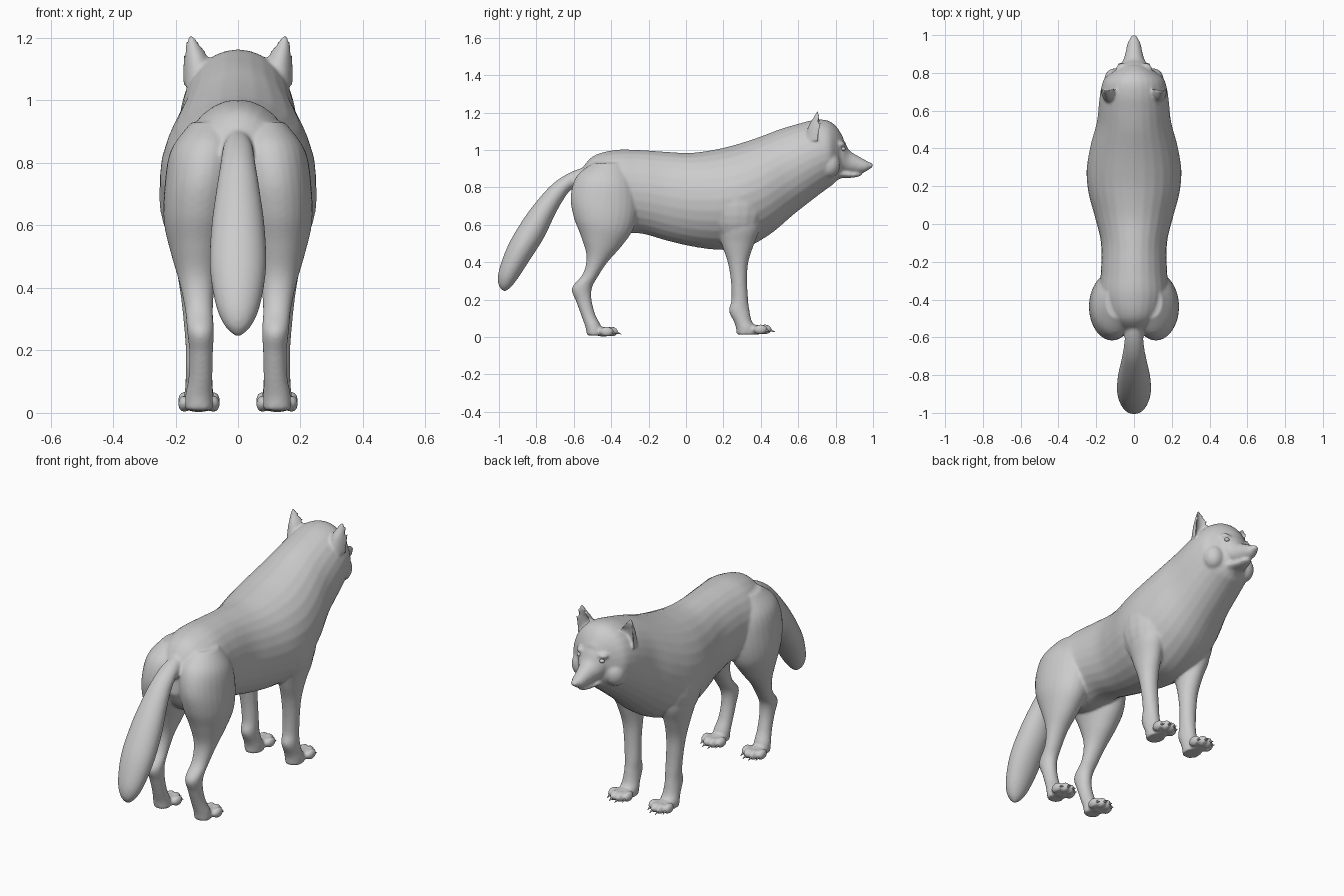
import bpy, bmesh, math
from mathutils import Vector, Matrix

SEG, STEPS = 28, 5


def catmull(a, b, c, d, t):
    return [0.5 * (2 * q + (r - p) * t + (2 * p - 5 * q + 4 * r - s) * t * t
                   + (3 * q - p - 3 * r + s) * t ** 3) for p, q, r, s in zip(a, b, c, d)]


def loft(bm, sections, side=1, scoop=False):
    """Skin smooth ellipses; section = (y1, z1, y2, z2, x centre, half width)."""
    n, rows = len(sections), []
    for i in range(n - 1):
        p = [sections[min(max(i + k, 0), n - 1)] for k in (-1, 0, 1, 2)]
        rows += [catmull(*p, s / STEPS) for s in range(STEPS)]
    rows.append(sections[-1])
    rings = []
    for y1, z1, y2, z2, x, w in rows:
        mid = Vector((x * side, (y1 + y2) / 2, (z1 + z2) / 2))
        v = Vector((0, (y1 - y2) / 2, (z1 - z2) / 2))
        ring = []
        for k in range(SEG):
            a = 2 * math.pi * k / SEG
            s = math.sin(a)
            if scoop and s > 0:
                s *= -0.5          # hollow front makes a cupped ear
            ring.append(bm.verts.new(mid + v * s + Vector((w * math.cos(a), 0, 0))))
        rings.append(ring)
    for r0, r1 in zip(rings, rings[1:]):
        for k in range(SEG):
            j = (k + 1) % SEG
            bm.faces.new((r0[k], r0[j], r1[j], r1[k]))
    bm.faces.new(rings[0])
    bm.faces.new(rings[-1])


def ball(bm, centre, size):
    bmesh.ops.create_uvsphere(bm, u_segments=16, v_segments=12, radius=1,
                              matrix=Matrix.Translation(centre) @ Matrix.Diagonal((*size, 1)))


def finish(bm, name):
    bmesh.ops.recalc_face_normals(bm, faces=bm.faces)
    mesh = bpy.data.meshes.new(name)
    bm.to_mesh(mesh)
    bm.free()
    for f in mesh.polygons:
        f.use_smooth = True
    ob = bpy.data.objects.new(name, mesh)
    bpy.context.collection.objects.link(ob)
    return ob


body, claws, eyes = bmesh.new(), bmesh.new(), bmesh.new()

# torso, neck and skull
loft(body, [
    (-.57, .88, -.58, .70, 0, .06), (-.50, .965, -.52, .60, 0, .14),
    (-.38, 1.0, -.40, .55, 0, .185), (-.25, 1.0, -.25, .555, 0, .175),
    (-.10, .99, -.10, .515, 0, .175), (.03, .985, .03, .485, 0, .205),
    (.17, 1.005, .17, .467, 0, .242), (.27, 1.03, .31, .475, 0, .25),
    (.38, 1.065, .45, .55, 0, .23), (.50, 1.11, .575, .655, 0, .197),
    (.60, 1.14, .69, .745, 0, .185), (.68, 1.16, .75, .79, 0, .175),
    (.75, 1.16, .785, .815, 0, .158), (.80, 1.13, .805, .835, 0, .118),
    (.84, 1.07, .83, .85, 0, .07)])

# muzzle, lower jaw and nose
loft(body, [
    (.72, 1.08, .72, .87, 0, .12), (.83, 1.065, .81, .885, 0, .088),
    (.872, 1.0, .86, .878, 0, .058), (.92, .968, .905, .876, 0, .044),
    (.965, .943, .95, .88, 0, .034), (.99, .928, .975, .893, 0, .02)])
loft(body, [
    (.74, .91, .74, .82, 0, .08), (.83, .893, .82, .848, 0, .056),
    (.88, .882, .88, .851, 0, .038), (.92, .88, .92, .857, 0, .028),
    (.94, .876, .94, .866, 0, .014)])
ball(body, (0, .982, .917), (.022, .018, .017))

# bushy tail
loft(body, [
    (-.54, .91, -.56, .78, 0, .045), (-.62, .88, -.61, .79, 0, .05),
    (-.70, .83, -.655, .735, 0, .058), (-.77, .76, -.70, .655, 0, .07),
    (-.86, .645, -.76, .53, 0, .086), (-.947, .50, -.83, .42, 0, .09),
    (-.998, .365, -.895, .32, 0, .07), (-1.005, .29, -.935, .268, 0, .042),
    (-.985, .25, -.965, .245, 0, .01)])

hind_leg = [
    (-.33, .93, -.50, .93, .09, .06), (-.27, .82, -.585, .86, .10, .115),
    (-.255, .70, -.617, .75, .115, .12), (-.28, .58, -.60, .64, .125, .112),
    (-.345, .485, -.562, .54, .13, .085), (-.42, .40, -.532, .435, .13, .058),
    (-.47, .325, -.55, .34, .125, .045), (-.502, .265, -.61, .262, .12, .043),
    (-.505, .20, -.587, .19, .118, .038), (-.485, .12, -.558, .11, .12, .038),
    (-.455, .06, -.537, .05, .125, .044), (-.45, .008, -.53, .008, .125, .044)]
front_leg = [
    (.40, .74, .18, .74, .14, .09), (.40, .60, .17, .60, .15, .082),
    (.365, .50, .19, .50, .143, .064), (.333, .40, .223, .40, .135, .052),
    (.327, .30, .24, .30, .13, .045), (.332, .20, .243, .20, .125, .042),
    (.338, .15, .23, .14, .125, .042), (.35, .09, .257, .08, .125, .044),
    (.37, .055, .267, .05, .125, .048), (.38, .014, .27, .014, .125, .046)]
ear = [
    (.83, 1.05, .63, 1.05, .12, .058), (.82, 1.10, .645, 1.10, .128, .05),
    (.80, 1.14, .66, 1.14, .134, .04), (.765, 1.18, .685, 1.18, .145, .024),
    (.72, 1.213, .70, 1.213, .151, .006)]

for side in (-1, 1):
    loft(body, hind_leg, side)
    loft(body, front_leg, side)
    loft(body, ear, side, scoop=True)
    # shoulder, brow and cheek masses
    ball(body, (side * .15, .27, .70), (.103, .15, .19))
    ball(body, (side * .062, .822, 1.03), (.034, .03, .018))
    ball(body, (side * .10, .765, .92), (.058, .06, .07))
    ball(eyes, (side * .07, .841, 1.006), (.014, .012, .011))
    # paws: four toes with claws, and a pad
    for y, z in ((-.412, .003), (.41, .015)):
        ball(body, (side * .125, y - .03, z + .025), (.052, .05, .026))
        for k, dx in enumerate((-.047, -.017, .017, .047)):
            fwd = .013 if k in (1, 2) else -.012
            x = side * .125 + dx
            ball(body, (x, y + fwd, z + .026), (.02, .037, .027))
            m = (Matrix.Translation((x, y + fwd + .038, z + .018))
                 @ Matrix.Rotation(math.radians(-110), 4, 'X'))
            bmesh.ops.create_cone(claws, cap_ends=True, segments=8, radius1=.008,
                                  radius2=.001, depth=.032, matrix=m)

# fuse all flesh into one smooth skin
skin = finish(body, "wolf_body")
remesh = skin.modifiers.new("fuse", 'REMESH')
remesh.mode = 'VOXEL'
remesh.voxel_size = .0075
remesh.use_smooth_shade = True
soft = skin.modifiers.new("soften", 'SMOOTH')
soft.factor = .5
soft.iterations = 6

finish(claws, "claws")
finish(eyes, "eyes")
